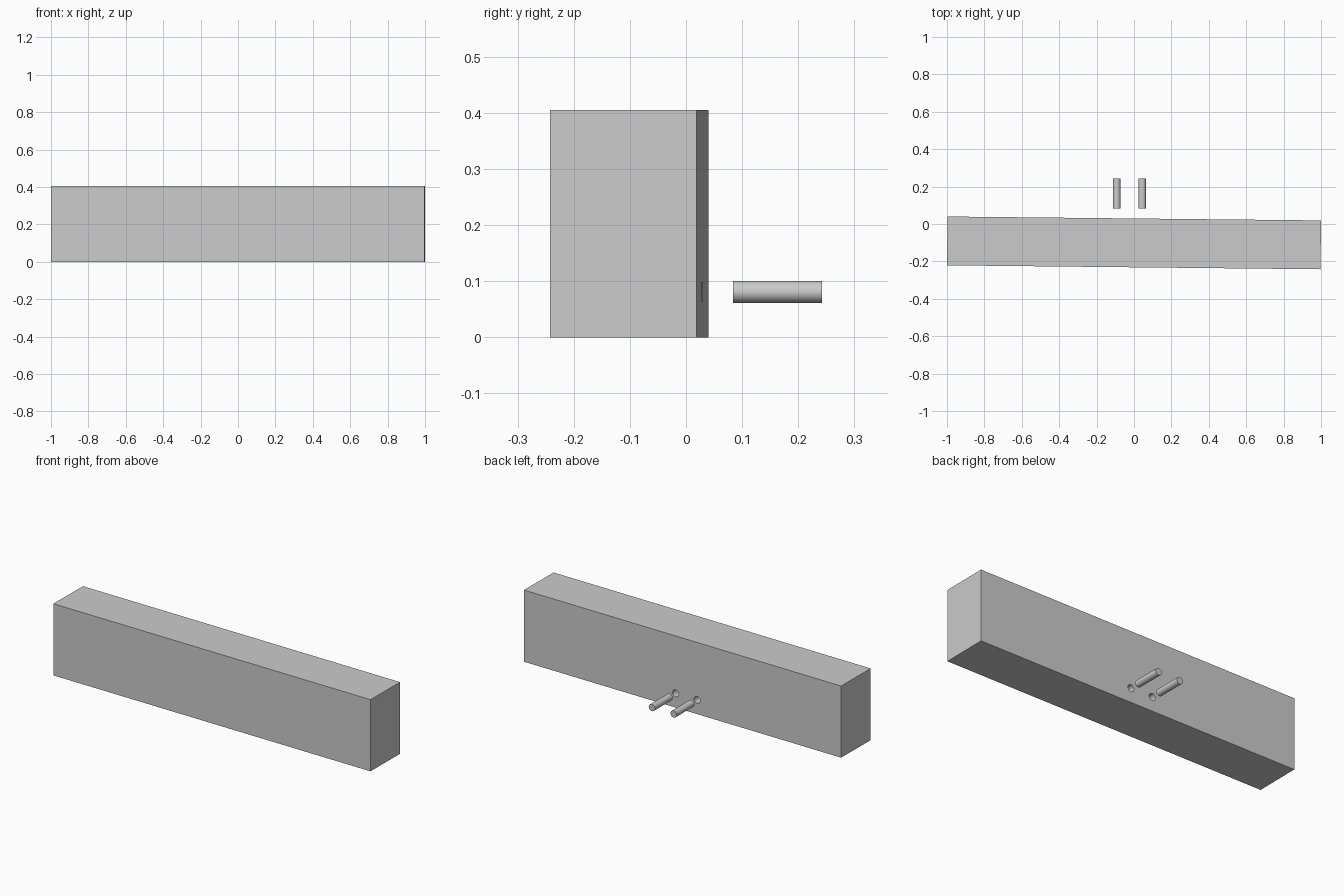
import bpy
from math import radians

default = bpy.data.objects.get("Cube")
if default:
    bpy.data.objects.remove(default, do_unlink=True)

GREY = 0.6
TILT = -0.0105            # slight turn of the block about z
PEG_X = (-0.092, 0.044)
PEG_Z, PEG_R = 0.081, 0.0195
PEG_FRONT, PEG_BACK = 0.084, 0.242
HOLE_DEPTH = 0.08

grey = bpy.data.materials.new("light_grey")
grey.use_nodes = True
grey.diffuse_color = (GREY, GREY, GREY, 1)
shader = next(n for n in grey.node_tree.nodes if n.type == "BSDF_PRINCIPLED")
shader.inputs["Base Color"].default_value = (GREY, GREY, GREY, 1)


def rod(name, x, y0, y1, turn=0.0):
    """Round rod running along y from y0 to y1."""
    bpy.ops.mesh.primitive_cylinder_add(
        vertices=32, radius=PEG_R, depth=y1 - y0,
        location=(x, (y0 + y1) / 2, PEG_Z), rotation=(radians(90), 0, turn))
    obj = bpy.context.object
    obj.name = name
    obj.data.materials.append(grey)
    return obj


# Long block
bpy.ops.mesh.primitive_cube_add(size=1, location=(0, -0.101, 0.2025),
                                rotation=(0, 0, TILT))
block = bpy.context.object
block.name = "block"
block.scale = (1.997, 0.261, 0.405)
bpy.ops.object.transform_apply(location=False, rotation=False, scale=True)
block.data.materials.append(grey)

# Pegs behind the block, each with a matching hole in the back face
for side, x in zip(("right", "left"), PEG_X):
    rod(side + "_peg", x, PEG_FRONT, PEG_BACK)
    bpy.ops.object.shade_smooth_by_angle(angle=radians(30))

    cutter = rod(side + "_hole_cutter", x, 0.03 - HOLE_DEPTH, 0.06, TILT)
    cutter.hide_render = True
    cut = block.modifiers.new(side + "_hole", "BOOLEAN")
    cut.operation = "DIFFERENCE"
    cut.solver = "EXACT"
    cut.object = cutter
    bpy.ops.object.select_all(action="DESELECT")
    block.select_set(True)
    bpy.context.view_layer.objects.active = block
    bpy.ops.object.modifier_apply(modifier=cut.name)
    bpy.data.objects.remove(cutter, do_unlink=True)

bpy.ops.object.shade_smooth_by_angle(angle=radians(30))
